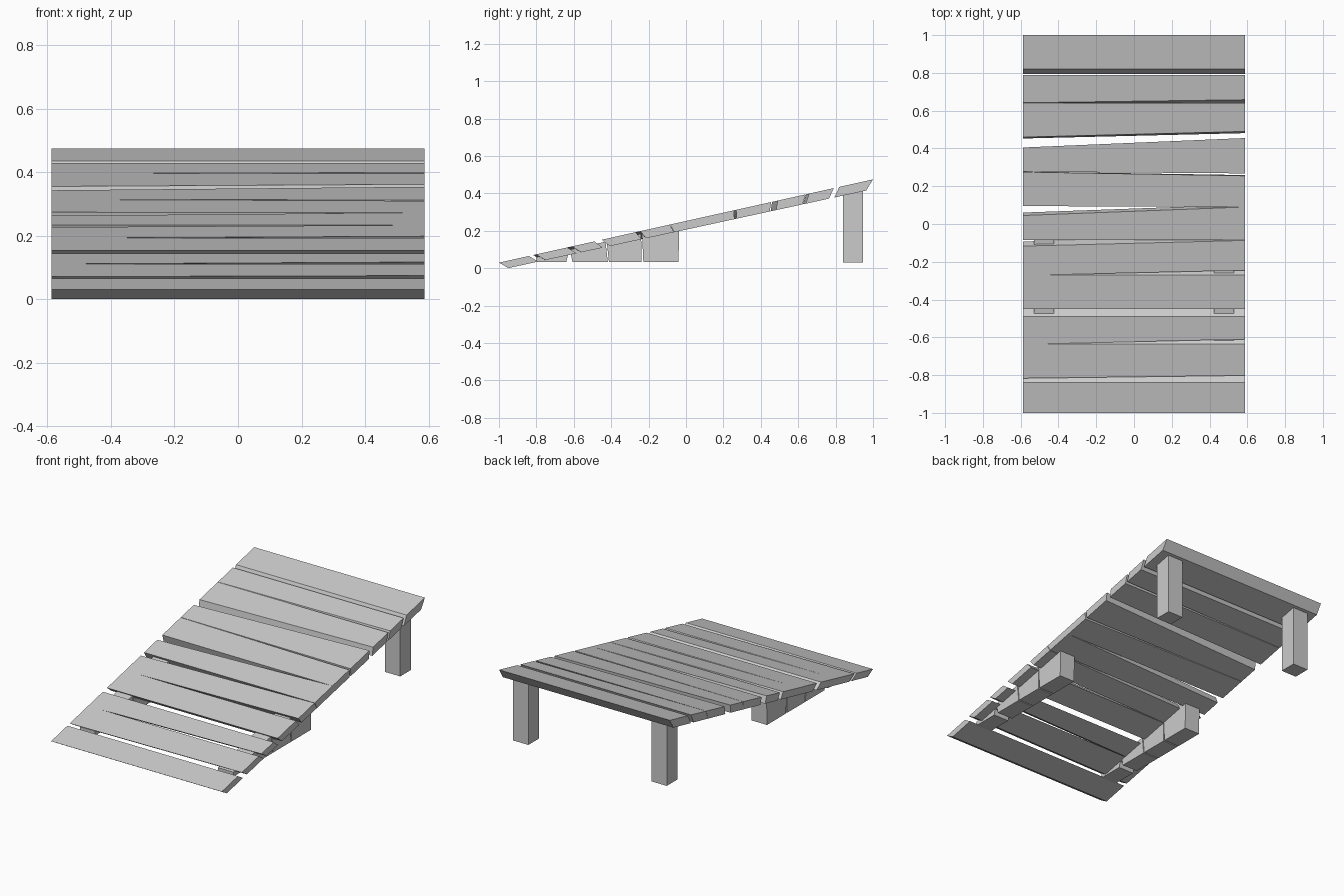
import bpy, bmesh

if "Cube" in bpy.data.objects:
    bpy.data.objects.remove(bpy.data.objects["Cube"])

HALF_W = 0.588


def top_z(y):
    return 0.2525 + 0.2225 * y


def hexahedron(name, corners):
    """Closed box from 4 lower corners followed by the 4 matching upper corners."""
    bm = bmesh.new()
    v = [bm.verts.new(c) for c in corners]
    bm.faces.new(v[3::-1])
    bm.faces.new(v[4:])
    for i in range(4):
        j = (i + 1) % 4
        bm.faces.new((v[i], v[j], v[j + 4], v[i + 4]))
    bmesh.ops.recalc_face_normals(bm, faces=bm.faces)
    mesh = bpy.data.meshes.new(name)
    bm.to_mesh(mesh)
    bm.free()
    ob = bpy.data.objects.new(name, mesh)
    bpy.context.collection.objects.link(ob)
    return ob


def underside(x, y):
    """Lower corner of a plank: the end cuts fan gradually along the ramp."""
    yb = y + min(0.05, 0.018 - 0.055 * y)
    return (x, yb, top_z(yb) - (0.046 + 0.006 * yb))


# sloping planks: front edge (left, right), back edge (left, right)
planks = [
    (-1.0, -1.0, -0.84, -0.84),
    (-0.817, -0.802, -0.635, -0.635),
    (-0.637, -0.61, -0.49, -0.49),
    (-0.45, -0.45, -0.27, -0.27),
    (-0.272, -0.245, -0.117, -0.087),
    (-0.085, -0.085, 0.045, 0.09),
    (0.095, 0.09, 0.275, 0.255),
    (0.277, 0.268, 0.405, 0.455),
    (0.46, 0.49, 0.64, 0.64),
    (0.642, 0.658, 0.79, 0.79),
    (0.82, 0.82, 1.0, 1.0),
]
for n, (fl, fr, bl, br) in enumerate(planks, 1):
    outline = [(-HALF_W, fl), (HALF_W, fr), (HALF_W, br), (-HALF_W, bl)]
    hexahedron(f"plank_{n}", [underside(x, y) for x, y in outline]
               + [(x, y, top_z(y)) for x, y in outline])

# wedge blocks under the low half: y at bottom (front, back), y at top (front, back)
wedges = [
    (-0.80, -0.64, -0.80, -0.625),
    (-0.607, -0.418, -0.62, -0.43),
    (-0.412, -0.237, -0.424, -0.24),
    (-0.228, -0.04, -0.235, -0.036),
]
for side, label in ((-1, "left"), (1, "right")):
    xa, xb = sorted((side * 0.424, side * 0.53))
    for n, (f, b, ft, bt) in enumerate(wedges, 1):
        low = [(xa, f, 0.033), (xb, f, 0.033), (xb, b, 0.033), (xa, b, 0.033)]
        high = [(x, y, top_z(y) - 0.015)
                for x, y in ((xa, ft), (xb, ft), (xb, bt), (xa, bt))]
        hexahedron(f"{label}_wedge_block_{n}", low + high)

    # tall square posts under the high end
    ring = [(xa, 0.84), (xb, 0.84), (xb, 0.946), (xa, 0.946)]
    hexahedron(f"{label}_post", [(x, y, 0.03) for x, y in ring]
               + [(x, y, 0.41) for x, y in ring])
